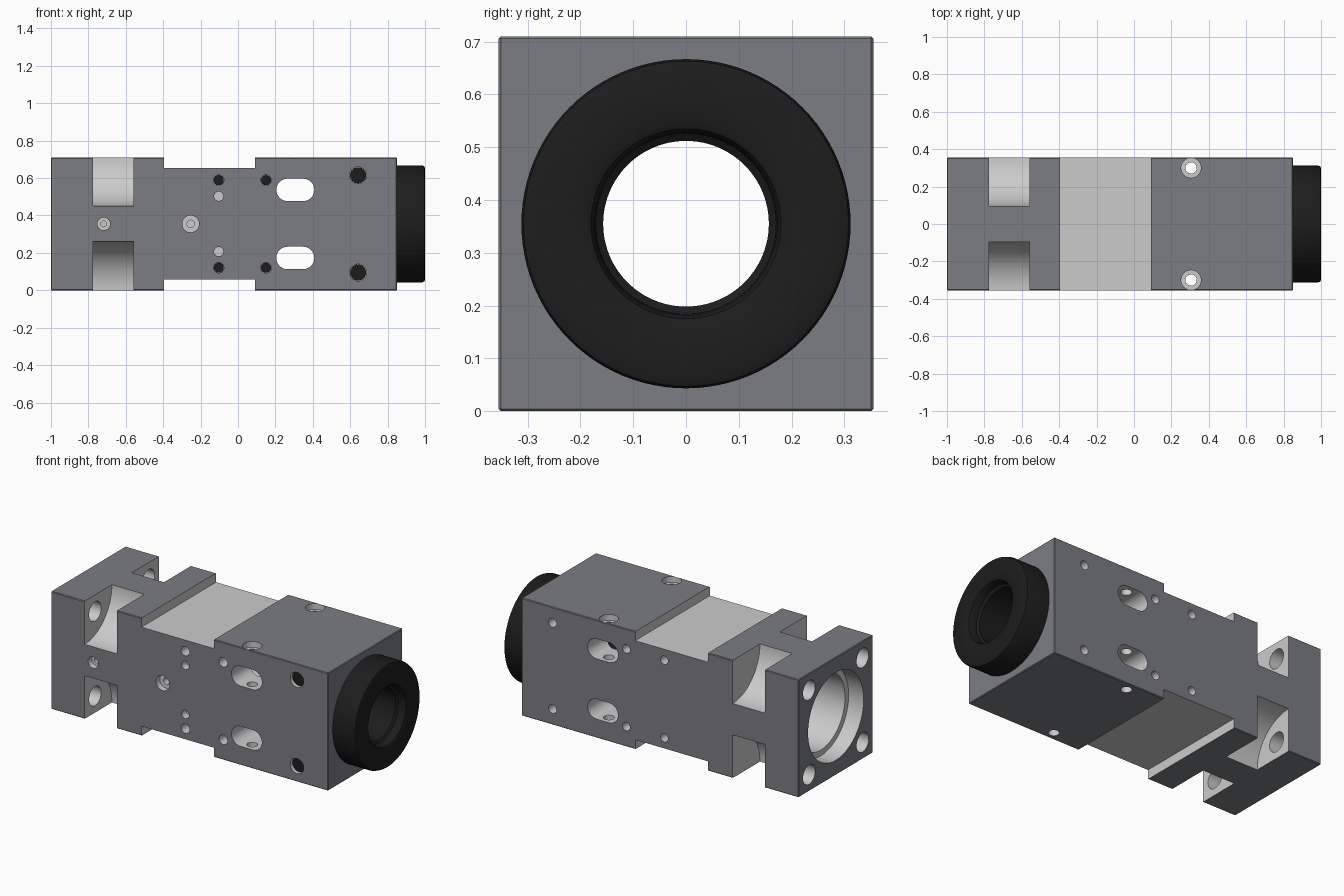
import bpy, bmesh, math
from mathutils import Vector, Matrix

if "Cube" in bpy.data.objects:
    bpy.data.objects.remove(bpy.data.objects["Cube"])

C = 0.355  # half width of the square body and height of its axis


def material(name, rgb):
    m = bpy.data.materials.new(name)
    m.diffuse_color = (*rgb, 1)
    m.use_nodes = True
    m.node_tree.nodes["Principled BSDF"].inputs["Base Color"].default_value = m.diffuse_color
    return m


DARK = material("dark_grey", (0.2, 0.205, 0.23))
BARE = material("bare_metal", (0.6, 0.61, 0.63))
BLACK = material("black", (0.012, 0.012, 0.012))


def add_object(name, bm, mats, index=0):
    bmesh.ops.recalc_face_normals(bm, faces=bm.faces)
    for f in bm.faces:
        f.material_index = index
    me = bpy.data.meshes.new(name)
    bm.to_mesh(me)
    bm.free()
    for m in mats:
        me.materials.append(m)
    ob = bpy.data.objects.new(name, me)
    bpy.context.collection.objects.link(ob)
    return ob


def prism(pts, axis, lo, hi):
    """Extrude a 2D outline along an axis: X uses (y,z), Y uses (x,z), Z uses (x,y)."""
    place = {'X': lambda u, v, w: (w, u, v),
             'Y': lambda u, v, w: (u, w, v),
             'Z': lambda u, v, w: (u, v, w)}[axis]
    bm = bmesh.new()
    a = [bm.verts.new(place(u, v, lo)) for u, v in pts]
    b = [bm.verts.new(place(u, v, hi)) for u, v in pts]
    bm.faces.new(a)
    bm.faces.new(b)
    n = len(pts)
    for i in range(n):
        j = (i + 1) % n
        bm.faces.new((a[i], a[j], b[j], b[i]))
    return bm


def rect(u0, u1, v0, v1):
    return [(u0, v0), (u1, v0), (u1, v1), (u0, v1)]


def circle(u, v, r, n=32):
    return [(u + r * math.cos(2 * math.pi * i / n), v + r * math.sin(2 * math.pi * i / n))
            for i in range(n)]


def slot(u0, u1, v, r, n=16):
    pts = []
    for c, start in ((u1 - r, -math.pi / 2), (u0 + r, math.pi / 2)):
        for i in range(n + 1):
            t = start + math.pi * i / n
            pts.append((c + r * math.cos(t), v + r * math.sin(t)))
    return pts


def activate(ob):
    bpy.ops.object.select_all(action='DESELECT')
    ob.select_set(True)
    bpy.context.view_layer.objects.active = ob


# Square body with slightly broken edges
bm = prism(rect(-C, C, 0, 2 * C), 'X', -1, 0.85)
bmesh.ops.bevel(bm, geom=bm.edges[:], offset=0.004, segments=1, affect='EDGES')
body = add_object("body", bm, (DARK, BARE))
activate(body)


def cut(pts, axis, lo, hi):
    cutter = add_object("cutter", prism(pts, axis, lo, hi), (DARK, BARE), 1)
    cutter.hide_render = True
    mod = body.modifiers.new("cut", 'BOOLEAN')
    mod.operation = 'DIFFERENCE'
    mod.solver = 'EXACT'
    mod.object = cutter
    bpy.ops.object.modifier_apply(modifier=mod.name)
    bpy.data.objects.remove(cutter, do_unlink=True)


# Stepped bore along the axis
cut(circle(0, C, 0.23, 64), 'X', -1.1, 1.0)
cut(circle(0, C, 0.265, 64), 'X', -1.1, -0.90)

# Wide shallow recesses in top and bottom
cut(rect(-0.395, 0.09, -0.5, 0.5), 'Z', 0.655, 0.8)
cut(rect(-0.395, 0.09, -0.5, 0.5), 'Z', -0.1, 0.057)

# Scooped corner pockets with bolt holes through the end flange
for sy in (-1, 1):
    for sz in (-1, 1):
        cut(circle(sy * C, C + sz * C, 0.26, 80), 'X', -0.775, -0.56)
        cut(circle(sy * 0.255, C + sz * 0.255, 0.058), 'X', -1.1, -0.7)

for s in (-1, 1):
    # Long slots right through the sides
    cut(slot(0.205, 0.408, C + s * 0.182, 0.06), 'Y', -0.5, 0.5)
    # Vertical screw holes, counterbored from the top
    cut(circle(0.305, s * 0.3, 0.03), 'Z', -0.1, 0.8)
    cut(circle(0.305, s * 0.3, 0.053), 'Z', 0.675, 0.8)
    # Blind holes in the front and back
    for x in (-0.103, 0.15):
        cut(circle(x, C + s * 0.234, 0.028), 'Y', -0.5, -0.25)
        cut(circle(x, C + s * 0.234, 0.025), 'Y', 0.25, 0.5)
    cut(circle(-0.103, C + s * 0.148, 0.025), 'Y', -0.5, -0.31)
    cut(circle(0.642, C + s * 0.26, 0.045), 'Y', -0.5, -0.2)
    cut(circle(0.642, C + s * 0.26, 0.026), 'Y', 0.25, 0.5)

# Counterbored centre holes in the front
for x, r in ((-0.253, 0.045), (-0.718, 0.034)):
    cut(circle(x, C, r), 'Y', -0.5, -0.32)
    cut(circle(x, C, r * 0.45), 'Y', -0.5, -0.28)

activate(body)
bpy.ops.object.shade_smooth_by_angle()

# Black set screws inside the front holes
for s, side in ((-1, "lower"), (1, "upper")):
    for x, z, r, y in ((-0.103, 0.234, 0.027, -0.29), (0.15, 0.234, 0.027, -0.29),
                       (0.642, 0.26, 0.043, -0.335)):
        screw = add_object(side + "_set_screw",
                           prism(circle(x, C + s * z, r), 'Y', y, y + 0.05), (BLACK,))
        activate(screw)
        bpy.ops.object.shade_smooth_by_angle()

# Black end ring with rounded rim, flared mouth and a sleeve inside the bore
profile = [(0.43, 0.157), (0.43, 0.228), (0.85, 0.228), (0.85, 0.312), (0.985, 0.312),
           (0.996, 0.308), (1.0, 0.298), (1.0, 0.19), (0.995, 0.18), (0.98, 0.173),
           (0.95, 0.171), (0.94, 0.157)]
bm = bmesh.new()
vs = [bm.verts.new((x, 0, C + r)) for x, r in profile]
es = [bm.edges.new((vs[i], vs[(i + 1) % len(vs)])) for i in range(len(vs))]
bmesh.ops.spin(bm, geom=vs + es, cent=(0, 0, C), axis=(1, 0, 0),
               angle=2 * math.pi, steps=96, use_duplicate=False)
bmesh.ops.remove_doubles(bm, verts=bm.verts, dist=1e-5)
ring = add_object("end_ring", bm, (BLACK,))
activate(ring)
bpy.ops.object.shade_smooth_by_angle()
